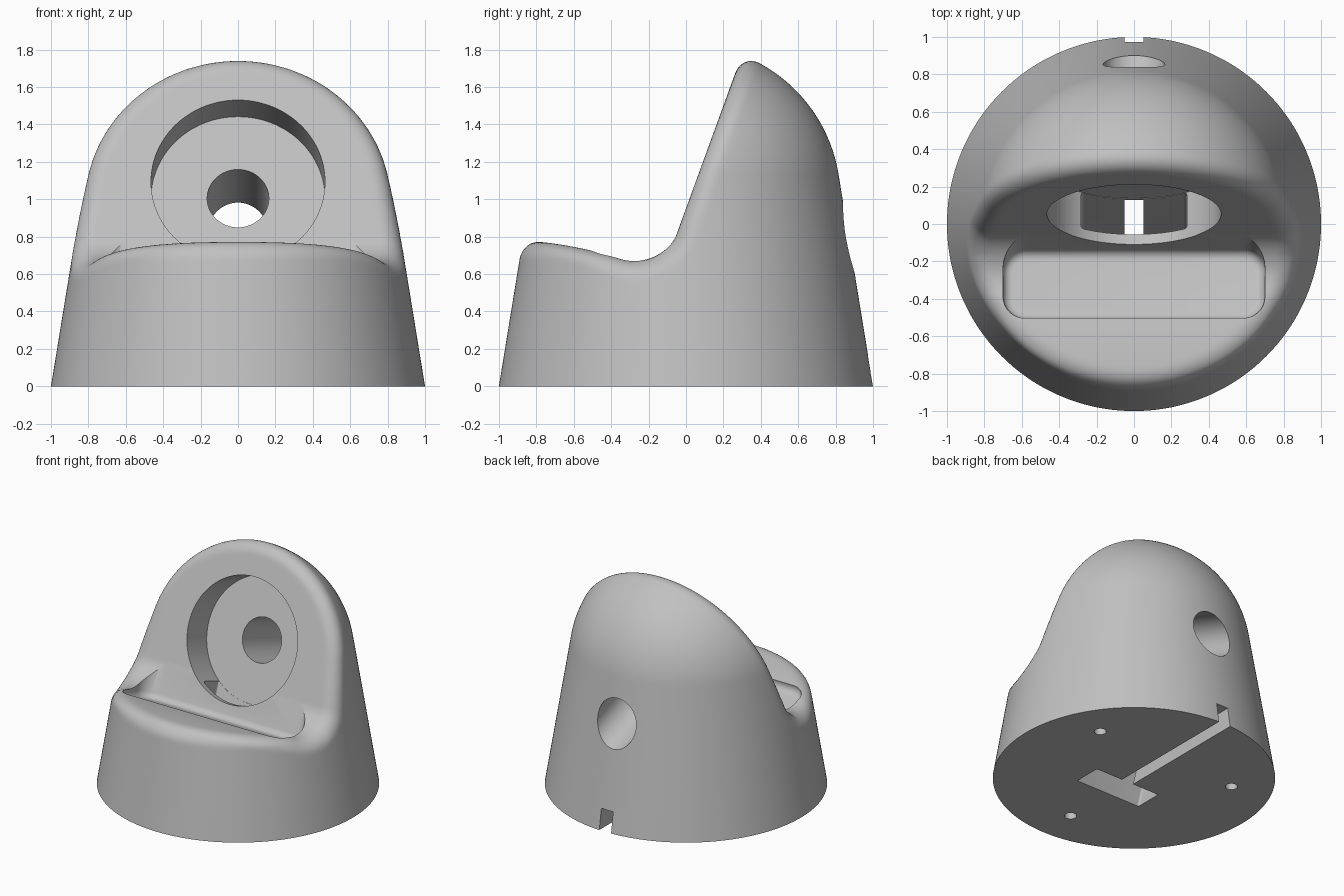
import bpy, bmesh, math
from mathutils import Vector, Matrix

if "Cube" in bpy.data.objects:
    bpy.data.objects.remove(bpy.data.objects["Cube"])

TILT = math.radians(20)
S, C = math.sin(TILT), math.cos(TILT)
CORNER = Vector((0, -0.128, 0.599))      # where backrest plane meets ledge plane
TAPER, DOME_Z = 0.163, 1.0
TAPER_COS = 1 / math.hypot(1, TAPER)
DOME_R = (1 - TAPER * DOME_Z) * TAPER_COS
RIM, COVE, LEDGE_Z = 0.1, 0.25, 0.78
# Frame of the tilted backrest: x across, y into the body, z up the slope
SLOPE = Matrix.Translation(CORNER) @ Matrix.Rotation(-TILT, 4, 'X')
LEVEL = Matrix.Identity(4)


def round_min(a, b, r):
    return max(min(a, b), r) - math.hypot(max(r - a, 0), max(r - b, 0))


def round_max(a, b, r):
    return -round_min(-a, -b, r)


def distance(p):
    """Signed distance to the rounded body, open below."""
    r, h = math.hypot(p.x, p.y), p.z - DOME_Z
    if h > TAPER * r:
        shell = math.hypot(r, h) - DOME_R
    else:
        shell = (r - 1 + TAPER * p.z) * TAPER_COS
    y, z = p.y - CORNER.y, p.z - CORNER.z
    ledge = round_max(p.z - LEDGE_Z, S * y + C * z, 0.1)
    front = round_min(ledge, -C * y + S * z, COVE)
    return round_max(shell, front, RIM)


def make(name, bm):
    bmesh.ops.recalc_face_normals(bm, faces=bm.faces)
    mesh = bpy.data.meshes.new(name)
    bm.to_mesh(mesh)
    bm.free()
    ob = bpy.data.objects.new(name, mesh)
    bpy.context.scene.collection.objects.link(ob)
    return ob


def apply(ob, mod):
    bpy.context.view_layer.objects.active = ob
    bpy.ops.object.modifier_apply(modifier=mod.name)


def cut(ob, cutter):
    mod = ob.modifiers.new("cut", 'BOOLEAN')
    mod.operation, mod.solver, mod.object = 'DIFFERENCE', 'EXACT', cutter
    cutter.hide_render = True
    apply(ob, mod)
    bpy.data.objects.remove(cutter)


def box(name, lo, hi, frame=LEVEL, corner=0, floor=0):
    """Box between two corners, with optional rounded uprights and floor edge."""
    lo, hi = Vector(lo), Vector(hi)
    bm = bmesh.new()
    bmesh.ops.create_cube(bm, size=1)
    for v in bm.verts:
        v.co = Vector([l if c < 0 else h for c, l, h in zip(v.co, lo, hi)])
    if corner:
        up = [e for e in bm.edges if abs(e.verts[0].co.z - e.verts[1].co.z) > 1e-4]
        bmesh.ops.bevel(bm, geom=up, offset=corner, segments=8, profile=0.5, affect='EDGES')
    if floor:
        low = [e for e in bm.edges if all(abs(v.co.z - lo.z) < 1e-4 for v in e.verts)]
        bmesh.ops.bevel(bm, geom=low, offset=floor, segments=5, profile=0.5, affect='EDGES')
    bm.transform(frame)
    return make(name, bm)


def rod(name, radius, start, end, segments):
    """Cylinder between two points."""
    start, end = Vector(start), Vector(end)
    axis = end - start
    turn = axis.to_track_quat('Z', 'Y').to_matrix().to_4x4()
    bm = bmesh.new()
    bmesh.ops.create_cone(bm, cap_ends=True, segments=segments, radius1=radius,
                          radius2=radius, depth=axis.length,
                          matrix=Matrix.Translation((start + end) / 2) @ turn)
    return make(name, bm)


# Body blank: tapered cup with a domed top, turned around z
bm = bmesh.new()
profile = [(0, -0.1), (1 + 0.1 * TAPER, -0.1)]
start = math.atan(TAPER)
for i in range(17):
    a = start + (math.pi / 2 - start) * i / 16
    profile.append((DOME_R * math.cos(a), DOME_Z + DOME_R * math.sin(a)))
verts = [bm.verts.new((r, 0, z)) for r, z in profile]
edges = [bm.edges.new(pair) for pair in zip(verts, verts[1:])]
bmesh.ops.spin(bm, geom=verts + edges, axis=(0, 0, 1), cent=(0, 0, 0),
               angle=math.tau, steps=96, use_duplicate=False)
bmesh.ops.remove_doubles(bm, verts=bm.verts, dist=1e-4)
body = make("stand_body", bm)

# Remove the space in front of the backrest and above the ledge
hump = CORNER.y - (LEDGE_Z - CORNER.z) * C / S
top = CORNER + Vector((0, S, C)) * 1.6
outline = [(-1.5, LEDGE_Z), (hump, LEDGE_Z), CORNER.yz, top.yz, (-1.5, top.z)]
bm = bmesh.new()
face = bm.faces.new([bm.verts.new((-1.5, y, z)) for y, z in outline])
ext = bmesh.ops.extrude_face_region(bm, geom=[face])
bmesh.ops.translate(bm, vec=(3, 0, 0),
                    verts=[g for g in ext["geom"] if isinstance(g, bmesh.types.BMVert)])
cut(body, make("front_cutter", bm))

# Even out the mesh, then settle it on the softly rounded form
remesh = body.modifiers.new("even", 'REMESH')
remesh.mode, remesh.voxel_size = 'VOXEL', 0.024
apply(body, remesh)
bm = bmesh.new()
bm.from_mesh(body.data)
STEP = 1e-4
AXES = [Vector(a) * STEP for a in ((1, 0, 0), (0, 1, 0), (0, 0, 1))]
for settle in range(3):
    if settle:
        bmesh.ops.smooth_vert(bm, verts=[v for v in bm.verts if v.co.z > -0.05], factor=0.5,
                              use_axis_x=True, use_axis_y=True, use_axis_z=True)
    for v in bm.verts:
        if v.co.z < -0.06:
            continue
        for _ in range(3):
            f = distance(v.co)
            if abs(f) < 1e-5:
                break
            g = Vector([(distance(v.co + a) - f) / STEP for a in AXES])
            v.co -= g * (f / max(g.length_squared, 0.2))

# Flat underside
res = bmesh.ops.bisect_plane(bm, geom=bm.verts[:] + bm.edges[:] + bm.faces[:],
                             plane_co=(0, 0, 0), plane_no=(0, 0, 1), clear_inner=True)
rim = [g for g in res["geom_cut"] if isinstance(g, bmesh.types.BMEdge)]
bmesh.ops.holes_fill(bm, edges=rim, sides=0)
bmesh.ops.recalc_face_normals(bm, faces=bm.faces)
bm.to_mesh(body.data)
bm.free()

# Strap slot in the ledge
cut(body, box("strap_slot", (-0.7, -0.396, -0.06), (0.7, -0.002, 0.35), SLOPE, 0.12, 0.05))

# Round recess in the backrest and the bore through to the rear
DISC_UP, DISC_DEEP = 0.526, 0.26
cut(body, rod("disc_recess", 0.465, SLOPE @ Vector((0, -0.1, DISC_UP)),
              SLOPE @ Vector((0, DISC_DEEP, DISC_UP)), 96))
cut(body, rod("rear_bore", 0.165, SLOPE @ Vector((0, 0.1, DISC_UP)),
              SLOPE @ Vector((0, 1.3, DISC_UP)), 64))

# Tilted plug pocket and cable channel under the base
cut(body, box("plug_pocket", (-0.283, 0.055, -0.85), (0.283, 0.258, 0.3), SLOPE, 0.015))
cut(body, box("cable_rise", (-0.05, -0.1, -0.1), (0.05, 0.13, 0.55)))
cut(body, box("cable_channel", (-0.051, -0.1, -0.1), (0.051, 1.1, 0.16)))

# Three fixing holes
for i in range(3):
    a = math.radians(30 + 120 * i)
    x, y = 0.7 * math.cos(a), 0.7 * math.sin(a)
    cut(body, rod("fixing_hole", 0.043, (x, y, -0.1), (x, y, 0.3), 24))

# Colour and shading
grey = bpy.data.materials.new("plain_grey")
grey.use_nodes = True
colour = (0.53, 0.53, 0.53, 1)
grey.diffuse_color = colour
grey.node_tree.nodes["Principled BSDF"].inputs["Base Color"].default_value = colour
body.data.materials.clear()
body.data.materials.append(grey)
for ob in bpy.context.selected_objects:
    ob.select_set(False)
body.select_set(True)
bpy.context.view_layer.objects.active = body
bpy.ops.object.shade_smooth_by_angle(angle=math.radians(32))
